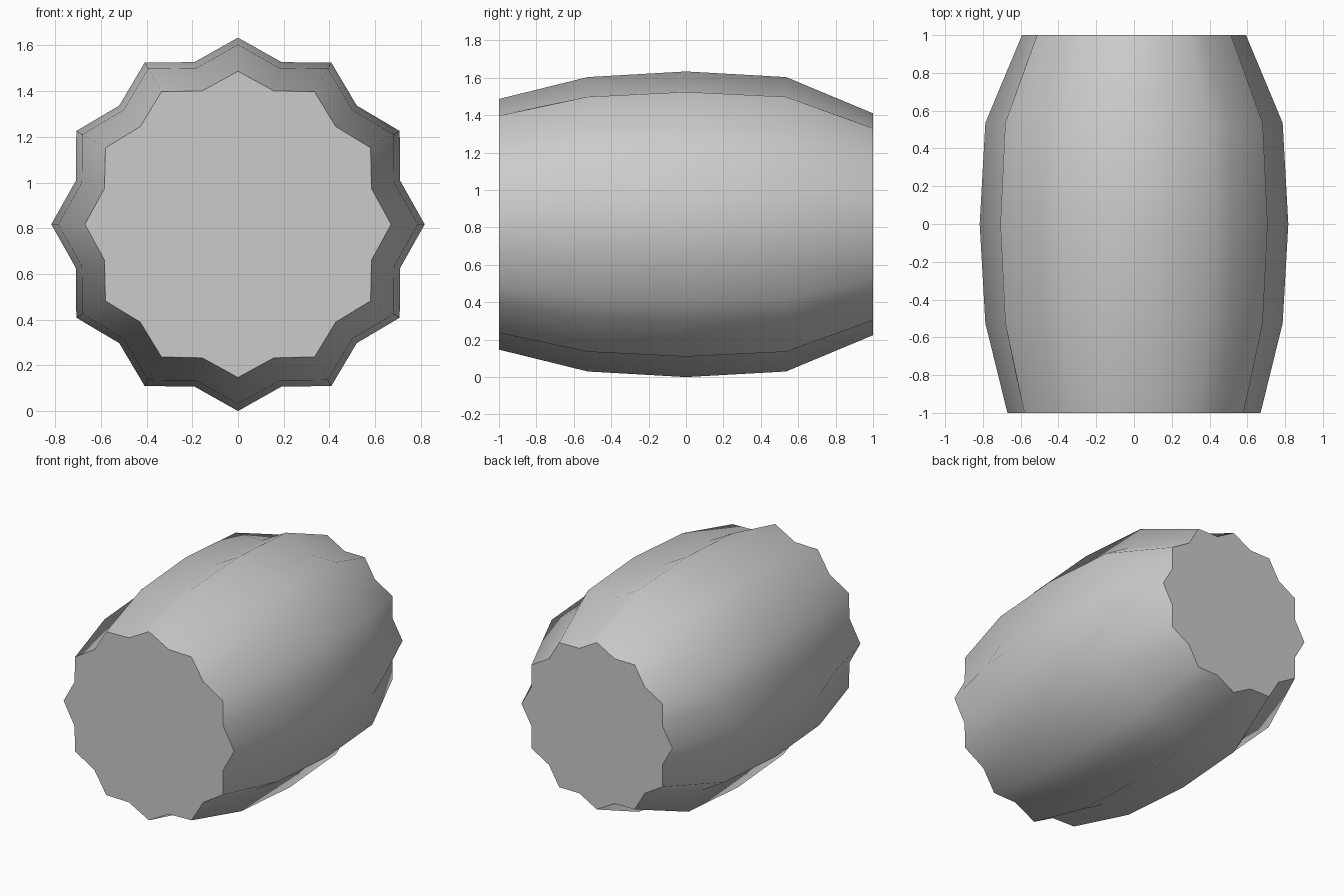
import bpy, bmesh
from math import sin, cos, pi

if "Cube" in bpy.data.objects:
    bpy.data.objects.remove(bpy.data.objects["Cube"])

# Barrel stations along its length: (y, ridge radius, groove radius)
STATIONS = [(-1.0, 0.67, 0.605), (-0.525, 0.787, 0.708), (0.0, 0.817, 0.735),
            (0.535, 0.787, 0.708), (1.0, 0.593, 0.533)]
RIDGES = 12
N = RIDGES * 2
CENTRE_Z = 0.817

bm = bmesh.new()

# Star-shaped rings
rings = []
for y, outer, inner in STATIONS:
    ring = []
    for i in range(N):
        a = 2 * pi * i / N
        r = inner if i % 2 else outer
        ring.append(bm.verts.new((r * sin(a), y, CENTRE_Z + r * cos(a))))
    rings.append(ring)

# Fluted side wall, smooth
for a, b in zip(rings, rings[1:]):
    for i in range(N):
        j = (i + 1) % N
        bm.faces.new((a[i], a[j], b[j], b[i])).smooth = True

# Flat end caps with sharp rims
for ring in (rings[0], rings[-1]):
    cap = bm.faces.new(ring)
    for e in cap.edges:
        e.smooth = False

bmesh.ops.recalc_face_normals(bm, faces=bm.faces)
mesh = bpy.data.meshes.new("fluted_barrel")
bm.to_mesh(mesh)
bm.free()
barrel = bpy.data.objects.new("fluted_barrel", mesh)
bpy.context.collection.objects.link(barrel)
